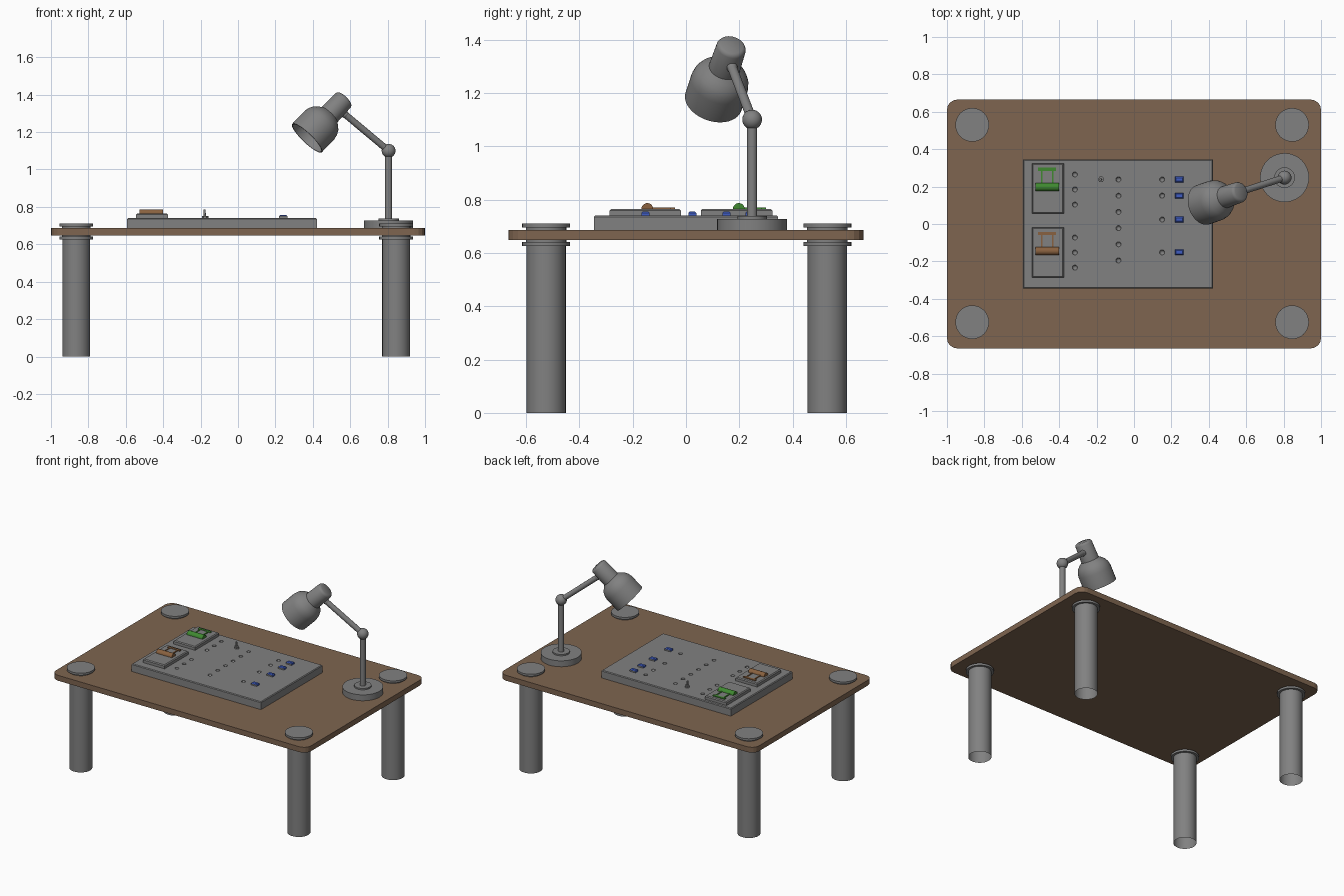
import bpy, bmesh
from math import pi, radians
from mathutils import Vector, Matrix

if "Cube" in bpy.data.objects:
    bpy.data.objects.remove(bpy.data.objects["Cube"])


def material(name, rgb):
    m = bpy.data.materials.new(name)
    m.use_nodes = True
    m.diffuse_color = (*rgb, 1)
    m.node_tree.nodes["Principled BSDF"].inputs["Base Color"].default_value = (*rgb, 1)
    return m


GRAY = material("gray", (0.22, 0.22, 0.22))
WOOD = material("wood brown", (0.21, 0.13, 0.08))
TAN = material("switch brown", (0.25, 0.12, 0.05))
GREEN = material("switch green", (0.05, 0.25, 0.03))
BLUE = material("button blue", (0.05, 0.11, 0.55))


def finish(bm, name, mats, smooth=True):
    bmesh.ops.recalc_face_normals(bm, faces=bm.faces)
    me = bpy.data.meshes.new(name)
    bm.to_mesh(me)
    bm.free()
    for m in mats:
        me.materials.append(m)
    if smooth:
        me.shade_smooth()
        me.set_sharp_from_angle(angle=radians(35))
    ob = bpy.data.objects.new(name, me)
    bpy.context.collection.objects.link(ob)
    return ob


def aim(start, end):
    """Matrix placing local z along start to end."""
    d = Vector(end) - Vector(start)
    return Matrix.Translation(start) @ d.to_track_quat("Z", "Y").to_matrix().to_4x4()


def lathe(name, profile, matrix, mat=GRAY, steps=32):
    bm = bmesh.new()
    vs = [bm.verts.new((r, 0, z)) for r, z in profile]
    es = [bm.edges.new(p) for p in zip(vs, vs[1:])]
    bmesh.ops.spin(bm, geom=vs + es, axis=(0, 0, 1), cent=(0, 0, 0),
                   angle=2 * pi, steps=steps)
    bmesh.ops.remove_doubles(bm, verts=bm.verts, dist=1e-5)
    bm.transform(matrix)
    return finish(bm, name, [mat])


def rod(name, start, end, r, mat=GRAY, steps=20):
    h = (Vector(end) - Vector(start)).length
    return lathe(name, [(0, 0), (r, 0), (r, h), (0, h)], aim(start, end), mat, steps)


def ball(name, center, r):
    bm = bmesh.new()
    bmesh.ops.create_uvsphere(bm, u_segments=24, v_segments=14, radius=r,
                              matrix=Matrix.Translation(center))
    return finish(bm, name, [GRAY])


def box(name, x, y, z, mat=GRAY, top_bevel=0, extra=()):
    """Box from (min, max) ranges, optionally with chamfered top edges."""
    bm = bmesh.new()
    size = [b - a for a, b in (x, y, z)]
    mid = [(a + b) / 2 for a, b in (x, y, z)]
    bmesh.ops.create_cube(bm, size=1, matrix=Matrix.Translation(mid) @ Matrix.Diagonal((*size, 1)))
    if top_bevel:
        top = [e for e in bm.edges if all(v.co.z > mid[2] for v in e.verts)]
        bmesh.ops.bevel(bm, geom=top, offset=top_bevel, segments=1, affect="EDGES")
    return finish(bm, name, [mat, *extra], smooth=False)


# Table top with rounded corners
bm = bmesh.new()
bmesh.ops.create_cube(bm, size=1, matrix=Matrix.Translation((0, 0, 0.667))
                      @ Matrix.Diagonal((2, 1.33, 0.038, 1)))
upright = [e for e in bm.edges if abs(e.verts[0].co.z - e.verts[1].co.z) > 0.01]
bmesh.ops.bevel(bm, geom=upright, offset=0.055, segments=4, profile=0.5, affect="EDGES")
finish(bm, "table_top", [WOOD], smooth=False)

# Legs: open tubes with a flange below and a cap above the top
leg = [(0.074, 0), (0.074, 0.626), (0.09, 0.626), (0.09, 0.641), (0.076, 0.641),
       (0.076, 0.696), (0.09, 0.696), (0.09, 0.711), (0, 0.711)]
for side, x in (("right", -0.865), ("left", 0.845)):
    for end, y in (("front", -0.525), ("back", 0.53)):
        lathe(f"{end}_{side}_leg", leg, Matrix.Translation((x, y, 0)))

# Control board with dimples
TOP = 0.74
board = box("control_board", (-0.593, 0.422), (-0.345, 0.345), (0.685, TOP), top_bevel=0.005)
rows = (0.238, 0.152, 0.024, -0.152)
holes = [(-0.316, y) for y in (0.265, 0.185, 0.104, -0.072, -0.152, -0.233)]
holes += [(-0.083, 0.238 - 0.0866 * i) for i in range(6)]
holes += [(0.15, y) for y in rows]
bm = bmesh.new()
for x, y in holes:
    bmesh.ops.create_uvsphere(bm, u_segments=12, v_segments=8, radius=0.014,
                              matrix=Matrix.Translation((x, y, TOP + 0.001)))
cutter = finish(bm, "dimple_cutter", [GRAY], smooth=False)
cutter.hide_render = True
cut = board.modifiers.new("dimples", "BOOLEAN")
cut.operation, cut.solver, cut.object = "DIFFERENCE", "EXACT", cutter
graph = bpy.context.evaluated_depsgraph_get()
board_mesh = bpy.data.meshes.new_from_object(board.evaluated_get(graph))
board.modifiers.clear()
board.data = board_mesh
bpy.data.objects.remove(cutter)

# Blue buttons with gray ends
for i, y in enumerate(rows):
    b = box(f"button_{i + 1}", (0.219, 0.264), (y - 0.015, y + 0.015), (TOP, TOP + 0.016),
            BLUE, 0.006, (GRAY,))
    for f in b.data.polygons:
        f.material_index = int(abs(f.normal.y) > 0.9)

# Toggle
t = Vector((-0.176, 0.238, TOP))
rod("toggle_nut", t, t + Vector((0, 0, 0.012)), 0.017, steps=6)
rod("toggle_stick", t, t + Vector((-0.004, 0, 0.045)), 0.006, steps=12)

# Lever switch modules
for label, y, mat in (("back", 0.19, GREEN), ("front", -0.153, TAN)):
    z = 0.765
    box(f"{label}_switch_plate", (-0.545, -0.375), (y - 0.134, y + 0.134), (TOP, z), top_bevel=0.006)
    box(f"{label}_switch_hinge", (-0.513, -0.417), (y + 0.094, y + 0.111), (z, z + 0.006), mat)
    box(f"{label}_switch_tray", (-0.497, -0.433), (y, y + 0.1), (z, z + 0.003))
    for x in (-0.498, -0.438):
        box(f"{label}_switch_arm", (x, x + 0.008), (y, y + 0.1), (z, z + 0.006), mat)
    rod(f"{label}_switch_grip", (-0.526, y + 0.008, z), (-0.402, y + 0.008, z), 0.022, mat)

# Lamp stand
foot = Vector((0.805, 0.248, 0))
elbow = foot + Vector((0, 0, 1.10))
lathe("lamp_base", [(0, 0.686), (0.131, 0.686), (0.131, 0.728), (0.055, 0.728),
                    (0.055, 0.738), (0.03, 0.738), (0, 0.738)], Matrix.Translation(foot), steps=40)
rod("lamp_post", foot + Vector((0, 0, 0.72)), elbow, 0.019)
ball("lamp_elbow", elbow, 0.037)
wrist = (0.572, 0.173, 1.295)
rod("lamp_arm", elbow, wrist, 0.018)
ball("lamp_wrist", wrist, 0.02)

# Lamp shade, open at the mouth
shade = [(0, 0), (0.042, 0), (0.051, 0.005), (0.056, 0.015), (0.059, 0.125), (0.075, 0.138),
         (0.093, 0.155), (0.105, 0.178), (0.11, 0.205), (0.11, 0.302),
         (0.104, 0.302), (0.104, 0.205), (0.088, 0.16), (0.055, 0.135), (0, 0.135)]
lathe("lamp_shade", shade, aim((0.572, 0.173, 1.38), (0.366, 0.102, 1.165)), steps=40)
